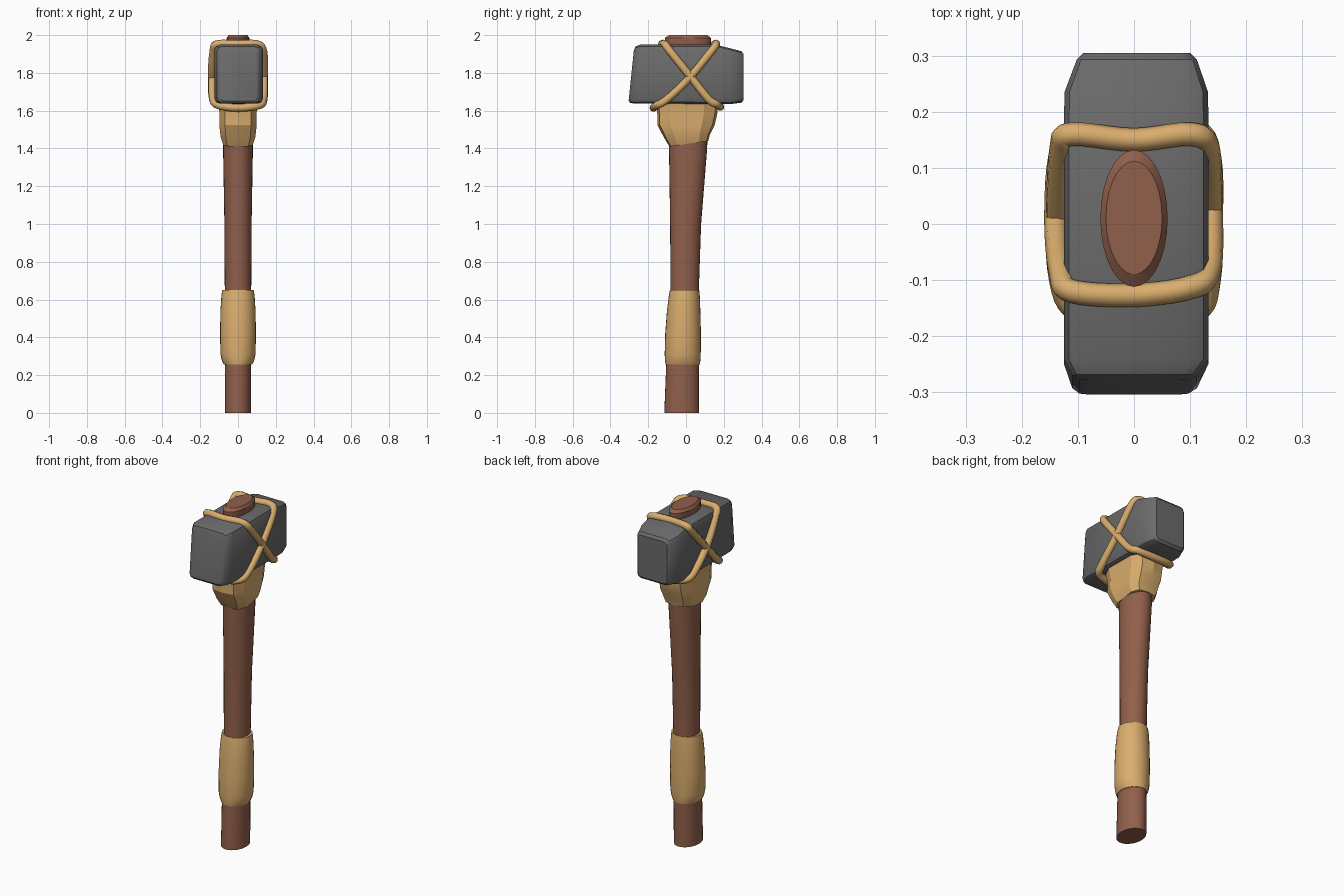
import bpy, bmesh, math
from mathutils import Vector

if "Cube" in bpy.data.objects:
    bpy.data.objects.remove(bpy.data.objects["Cube"])


def material(name, rgb):
    m = bpy.data.materials.new(name)
    m.diffuse_color = (*rgb, 1)
    m.use_nodes = True
    m.node_tree.nodes["Principled BSDF"].inputs["Base Color"].default_value = m.diffuse_color
    return m


STONE = material("dark stone", (0.147, 0.147, 0.147))
WOOD = material("brown wood", (0.285, 0.116, 0.071))
HIDE = material("tan hide", (0.70, 0.42, 0.155))


def loft(name, rings, mat, angle):
    """Skin a list of closed rings and cap both ends."""
    bm = bmesh.new()
    rows = [[bm.verts.new(p) for p in ring] for ring in rings]
    n = len(rows[0])
    for a, b in zip(rows, rows[1:]):
        for i in range(n):
            j = (i + 1) % n
            bm.faces.new((a[i], a[j], b[j], b[i]))
    bm.faces.new(rows[0])
    bm.faces.new(rows[-1])
    bmesh.ops.recalc_face_normals(bm, faces=bm.faces)
    mesh = bpy.data.meshes.new(name)
    bm.to_mesh(mesh)
    bm.free()
    ob = bpy.data.objects.new(name, mesh)
    bpy.context.collection.objects.link(ob)
    mesh.materials.append(mat)
    bpy.ops.object.select_all(action='DESELECT')
    ob.select_set(True)
    bpy.context.view_layer.objects.active = ob
    if angle:
        bpy.ops.object.shade_smooth_by_angle(angle=math.radians(angle))
    return ob


def oval(z, rx, y0, y1, n=28):
    """Horizontal ellipse spanning y0..y1."""
    pts = []
    for i in range(n):
        t = math.tau * i / n
        pts.append((rx * math.cos(t), (y0 + y1) / 2 + (y1 - y0) / 2 * math.sin(t), z))
    return pts


# Wooden shaft, running up through the head to a bevelled end
loft("shaft", [oval(*r) for r in (
    (0, .07, -.115, .07), (.25, .07, -.105, .07), (.65, .07, -.082, .068),
    (1.0, .072, -.084, .08), (1.4, .079, -.09, .112), (1.7, .07, -.10, .12),
    (1.94, .055, -.10, .12))], WOOD, 30)
loft("shaft_end", [oval(*r) for r in (
    (1.93, .055, -.105, .125), (1.957, .06, -.112, .132),
    (1.985, .06, -.112, .132), (2.0, .05, -.09, .112))], WOOD, 25)

# Hide grip around the lower shaft
loft("grip", [oval(*r) for r in (
    (.255, .074, -.108, .073), (.275, .085, -.111, .076), (.31, .093, -.113, .078),
    (.42, .095, -.110, .079), (.54, .093, -.101, .076), (.62, .088, -.091, .073),
    (.65, .083, -.085, .07))], HIDE, 40)


# Faceted hide collar below the head
def collar_ring(z, rx, y0, y1, tilt=0):
    cy, ry = (y0 + y1) / 2, (y1 - y0) / 2
    shape = ((1, -.55), (1, 0), (1, .55), (.7, .92), (0, 1), (-.7, .92),
             (-1, .55), (-1, 0), (-1, -.55), (-.7, -.92), (0, -1), (.7, -.92))
    return [(rx * x, cy + ry * y, z + tilt * y) for x, y in shape]


loft("collar", [collar_ring(*r) for r in (
    (1.425, .078, -.088, .118, .015), (1.465, .092, -.115, .127, .01),
    (1.525, .099, -.152, .152), (1.58, .097, -.152, .165),
    (1.645, .106, -.16, .172))], HIDE, 20)


# Stone head, lofted front to back with chamfered corners
def head_ring(y, x0, x1, z0, z1, c, lean=0):
    prof = ((x0 + c, z0), (x1 - c, z0), (x1 - .3 * c, z0 + .3 * c), (x1, z0 + c),
            (x1, z1 - c), (x1 - .3 * c, z1 - .3 * c), (x1 - c, z1),
            (x0 + c, z1), (x0 + .3 * c, z1 - .3 * c), (x0, z1 - c),
            (x0, z0 + c), (x0 + .3 * c, z0 + .3 * c))
    return [(x, y + lean * (z - 1.64) / .31, z) for x, z in prof]


loft("head", [head_ring(*r) for r in (
    (-.305, -.098, .098, 1.652, 1.915, .02, .032),
    (-.295, -.110, .112, 1.64, 1.94, .025, .028),
    (-.25, -.125, .133, 1.637, 1.95, .03, .01),
    (.155, -.125, .133, 1.635, 1.95, .03),
    (.235, -.124, .132, 1.635, 1.93, .03),
    (.293, -.102, .112, 1.642, 1.915, .025),
    (.305, -.09, .10, 1.655, 1.90, .02))], STONE, 32)


# Cord loops slung diagonally, crossing on both cheeks of the head
def cord(name, points, radius=.021, sides=10, steps=5):
    pts = [Vector(p) for p in points]
    n = len(pts)
    path = []
    for i in range(n):
        p0, p1, p2, p3 = (pts[(i + k) % n] for k in (-1, 0, 1, 2))
        for s in range(steps):
            t = s / steps
            path.append(.5 * (2 * p1 + (p2 - p0) * t + (2 * p0 - 5 * p1 + 4 * p2 - p3) * t * t
                              + (3 * p1 - p0 - 3 * p2 + p3) * t ** 3))
    curve = bpy.data.curves.new(name, 'CURVE')
    curve.dimensions = '3D'
    curve.bevel_depth = radius
    curve.bevel_resolution = 2
    sp = curve.splines.new('POLY')
    sp.points.add(len(path) - 1)
    for q, p in zip(sp.points, path):
        q.co = (*p, 1)
    sp.use_cyclic_u = True
    sp.use_smooth = True
    curve.materials.append(HIDE)
    ob = bpy.data.objects.new(name, curve)
    bpy.context.collection.objects.link(ob)


cord("cord_back_top", (
    (0, .15, 1.952), (.10, .16, 1.952), (.132, .135, 1.915), (.138, .02, 1.775),
    (.135, -.10, 1.66), (.11, -.155, 1.628), (0, -.172, 1.615), (-.10, -.155, 1.628),
    (-.132, -.10, 1.66), (-.137, .01, 1.775), (-.13, .135, 1.915), (-.11, .16, 1.952)))
cord("cord_front_top", (
    (0, -.127, 1.952), (.10, -.113, 1.952), (.134, -.085, 1.915), (.138, .02, 1.785),
    (.135, .12, 1.66), (.11, .168, 1.632), (0, .182, 1.62), (-.10, .168, 1.632),
    (-.132, .12, 1.66), (-.139, .0, 1.785), (-.13, -.09, 1.915), (-.11, -.12, 1.952)))
